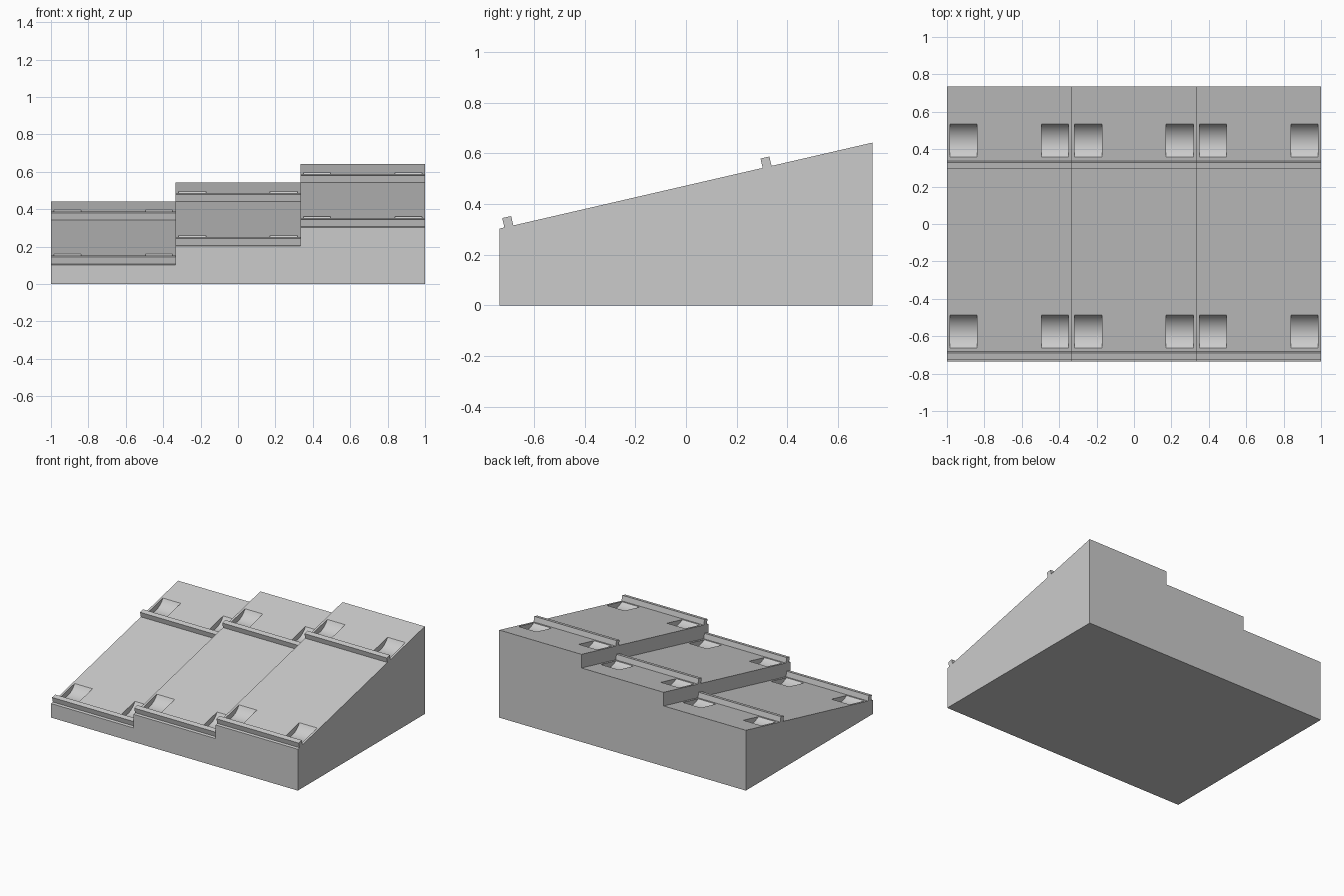
import bpy, bmesh, math
from mathutils import Vector

cube = bpy.data.objects.get("Cube")
if cube:
    bpy.data.objects.remove(cube, do_unlink=True)

grey = bpy.data.materials.new("plain_grey")
grey.use_nodes = True
colour = (0.6, 0.6, 0.6, 1)
grey.diffuse_color = colour
grey.node_tree.nodes["Principled BSDF"].inputs["Base Color"].default_value = colour

HALF = 0.735                 # half depth
WIDTH = 2 / 3                # width of one step
RISE = 0.339                 # rise from front to back
slope = math.atan2(RISE, 2 * HALF)
along = Vector((0, math.cos(slope), math.sin(slope)))
normal = Vector((0, -math.sin(slope), math.cos(slope)))


def prism(name, profile, x0, x1):
    """Extrude a profile of (y, z) points from x0 to x1."""
    bm = bmesh.new()
    face = bm.faces.new([bm.verts.new((x0, y, z)) for y, z in profile])
    out = bmesh.ops.extrude_face_region(bm, geom=[face])
    verts = [v for v in out["geom"] if isinstance(v, bmesh.types.BMVert)]
    bmesh.ops.translate(bm, verts=verts, vec=(x1 - x0, 0, 0))
    bmesh.ops.recalc_face_normals(bm, faces=bm.faces)
    mesh = bpy.data.meshes.new(name)
    bm.to_mesh(mesh)
    bm.free()
    mesh.materials.append(grey)
    obj = bpy.data.objects.new(name, mesh)
    bpy.context.collection.objects.link(obj)
    return obj


def on_slope(front_z, y):
    return Vector((0, y, front_z + (y + HALF) * math.tan(slope)))


CHORD, DEPTH = 0.18, 0.04    # scooped pocket
RADIUS = (CHORD ** 2 / 4 + DEPTH ** 2) / (2 * DEPTH)

for i, step in enumerate(("right", "middle", "left")):
    cx = (i - 1) * WIDTH
    x0, x1 = cx - WIDTH / 2, cx + WIDTH / 2
    front_z = 0.103 + 0.1 * i

    # sloped block
    block = prism(step + "_block", [(-HALF, 0), (HALF, 0), (HALF, front_z + RISE),
                                    (-HALF, front_z)], x0, x1)
    cutters = []
    for row, rail_y, pocket_y in (("front", -0.699, -0.575), ("back", 0.32, 0.447)):
        # ledge rail standing square to the slope
        base = on_slope(front_z, rail_y)
        corners = [base + along * a + normal * n for a, n in
                   ((-0.018, -0.005), (0.018, -0.005), (0.018, 0.038), (-0.018, 0.038))]
        prism(f"{step}_{row}_rail", [(c.y, c.z) for c in corners], x0, x1)

        # pair of round-bottomed pocket cutters
        centre = on_slope(front_z, pocket_y) + normal * (RADIUS - DEPTH)
        arc = [(centre.y + RADIUS * math.cos(math.tau * k / 64),
                centre.z + RADIUS * math.sin(math.tau * k / 64)) for k in range(64)]
        for side in (-1, 1):
            a, b = sorted((cx + side * 0.172, cx + side * 0.317))
            cutters.append(prism(f"{step}_{row}_pocket_cutter", arc, a, b))

    # carve the pockets
    for cutter in cutters:
        cutter.hide_render = True
        cutter.hide_set(True)
        mod = block.modifiers.new("pocket", "BOOLEAN")
        mod.operation = "DIFFERENCE"
        mod.solver = "EXACT"
        mod.object = cutter
    bpy.context.view_layer.update()
    carved = bpy.data.meshes.new_from_object(
        block.evaluated_get(bpy.context.evaluated_depsgraph_get()))
    block.modifiers.clear()
    block.data = carved
    for cutter in cutters:
        bpy.data.objects.remove(cutter, do_unlink=True)

    # smooth the pocket floors
    bpy.ops.object.select_all(action="DESELECT")
    block.select_set(True)
    bpy.context.view_layer.objects.active = block
    bpy.ops.object.shade_smooth_by_angle(angle=math.radians(20))
